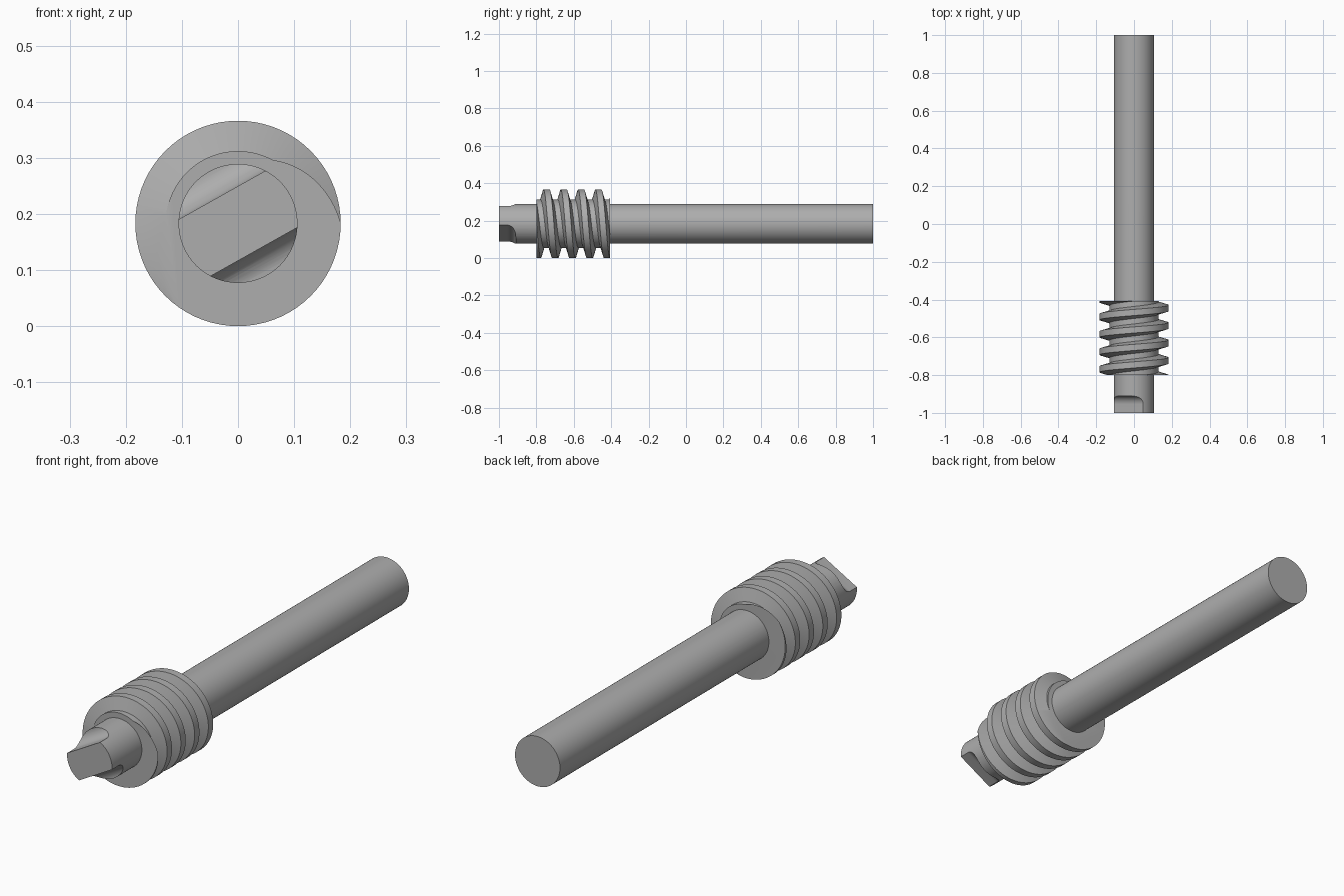
import bpy, bmesh, math
from mathutils import Vector

CENTRE_Z = 0.183
SHAFT_R, ROOT_R, CREST_R = 0.106, 0.129, 0.183
WORM_FRONT, WORM_BACK = -0.799, -0.407
PITCH, HALF_CREST, FLANK = 0.0925, 0.0163, 0.0156

cube = bpy.data.objects.get("Cube")
if cube:
    bpy.data.objects.remove(cube, do_unlink=True)

steel = bpy.data.materials.new("grey_steel")
steel.use_nodes = True
steel.diffuse_color = (0.42, 0.42, 0.42, 1)
steel.node_tree.nodes["Principled BSDF"].inputs["Base Color"].default_value = steel.diffuse_color


def make_object(name, bm):
    bmesh.ops.recalc_face_normals(bm, faces=bm.faces)
    mesh = bpy.data.meshes.new(name)
    bm.to_mesh(mesh)
    bm.free()
    mesh.materials.append(steel)
    obj = bpy.data.objects.new(name, mesh)
    bpy.context.collection.objects.link(obj)
    return obj


def activate(obj):
    bpy.ops.object.select_all(action='DESELECT')
    obj.select_set(True)
    bpy.context.view_layer.objects.active = obj


def around(radius, angle, y):
    return Vector((radius * math.cos(angle), y, CENTRE_Z + radius * math.sin(angle)))


# Shaft: a long round bar along y
def build_shaft(sides=96):
    bm = bmesh.new()
    ring = [bm.verts.new(around(SHAFT_R, math.tau * i / sides, -1)) for i in range(sides)]
    cap = bm.faces.new(ring)
    body = bmesh.ops.extrude_face_region(bm, geom=[cap], use_keep_orig=True)
    verts = [v for v in body["geom"] if isinstance(v, bmesh.types.BMVert)]
    bmesh.ops.translate(bm, verts=verts, vec=(0, 2, 0))
    return make_object("shaft", bm)


# Cutter for one flat of the drive tang, with a rounded run-out
def build_flat_cutter(side):
    tilt = math.radians(29.3)
    out = Vector((-math.sin(tilt), 0, math.cos(tilt))) * side
    along = Vector((math.cos(tilt), 0, math.sin(tilt)))
    flat, fillet, start = 0.058, 0.045, -0.955
    profile = [(-1.1, 0.2), (-1.1, flat)]
    for i in range(13):
        a = math.pi / 2 * i / 12
        profile.append((start + fillet * math.sin(a), flat + fillet * (1 - math.cos(a))))
    profile.append((start + fillet, 0.2))
    bm = bmesh.new()
    face = bm.faces.new([bm.verts.new(out * h - along * 0.2 + Vector((0, y, CENTRE_Z)))
                         for y, h in profile])
    body = bmesh.ops.extrude_face_region(bm, geom=[face], use_keep_orig=True)
    verts = [v for v in body["geom"] if isinstance(v, bmesh.types.BMVert)]
    bmesh.ops.translate(bm, verts=verts, vec=along * 0.4)
    cutter = make_object("flat_cutter", bm)
    cutter.hide_render = True
    return cutter


# Worm: trapezoid thread swept along a helix, trimmed square at both ends
def build_worm(steps=72, turns=8):
    edge = HALF_CREST + FLANK
    section = [(-edge, ROOT_R), (-HALF_CREST, CREST_R), (HALF_CREST, CREST_R),
               (edge, ROOT_R), (PITCH - edge, ROOT_R)]
    phase = math.radians(297) / math.tau
    bm = bmesh.new()
    previous = None
    for i in range(steps * turns + 1):
        turn = i / steps
        mid = WORM_FRONT + PITCH * (phase + 5 - turn)
        row = [bm.verts.new(around(r, math.tau * turn, mid + dy)) for dy, r in section]
        if previous:
            for k in range(len(section) - 1):
                bm.faces.new((previous[k], previous[k + 1], row[k + 1], row[k]))
        previous = row
    bmesh.ops.remove_doubles(bm, verts=bm.verts, dist=0.0001)
    for y, direction in ((WORM_FRONT, -1), (WORM_BACK, 1)):
        cut = bmesh.ops.bisect_plane(bm, geom=bm.verts[:] + bm.edges[:] + bm.faces[:],
                                     plane_co=(0, y, 0), plane_no=(0, direction, 0),
                                     clear_outer=True)
        rim = [e for e in cut["geom_cut"] if isinstance(e, bmesh.types.BMEdge)]
        bmesh.ops.holes_fill(bm, edges=rim, sides=0)
    return make_object("worm_thread", bm)


shaft = build_shaft()
for side in (1, -1):
    cutter = build_flat_cutter(side)
    activate(shaft)
    mod = shaft.modifiers.new("tang_flat", 'BOOLEAN')
    mod.operation = 'DIFFERENCE'
    mod.solver = 'EXACT'
    mod.object = cutter
    bpy.ops.object.modifier_apply(modifier=mod.name)
    bpy.data.objects.remove(cutter, do_unlink=True)

worm = build_worm()
for obj in (shaft, worm):
    activate(obj)
    bpy.ops.object.shade_smooth_by_angle(angle=math.radians(30))
